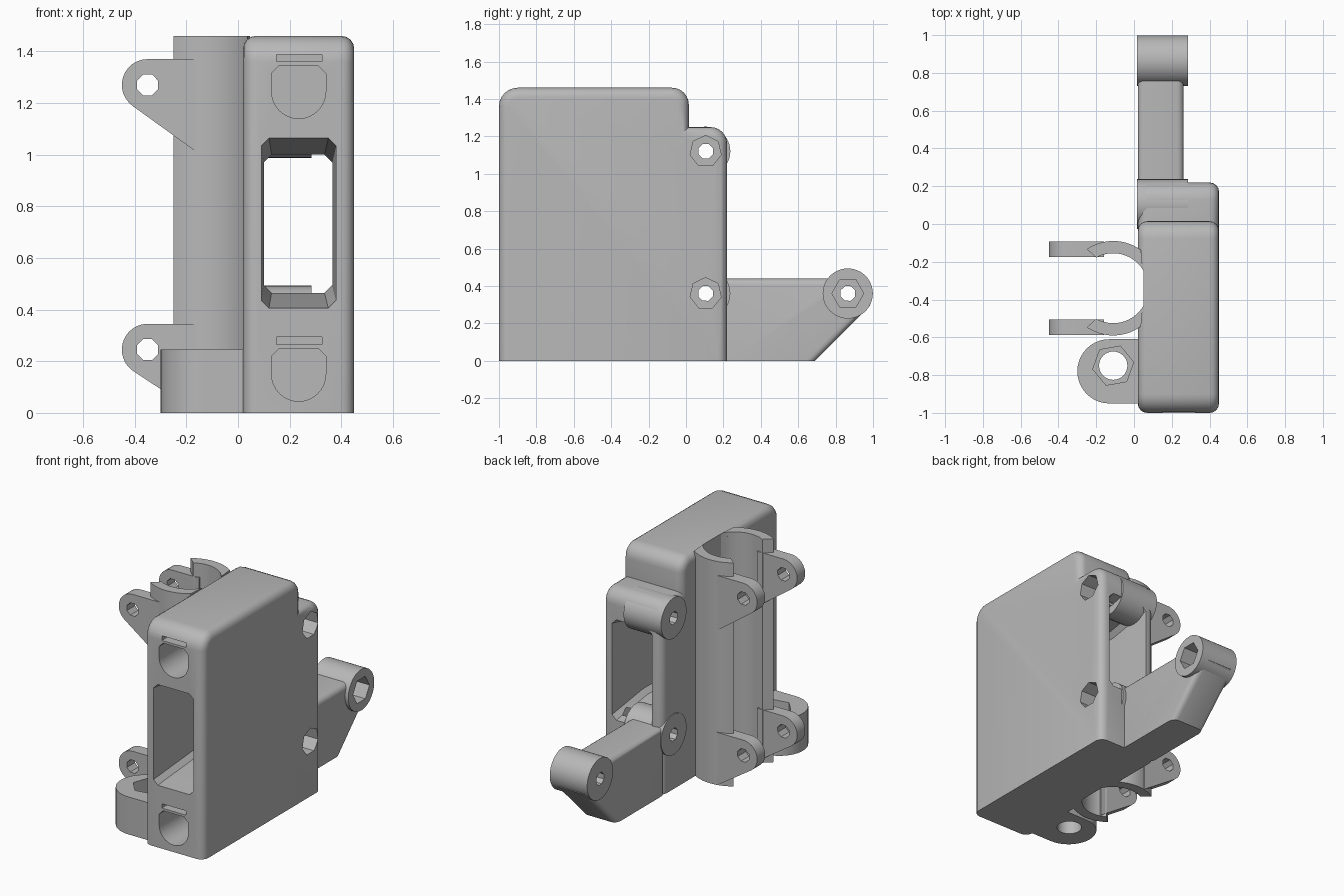
import bpy, bmesh, math
from math import cos, sin, radians
from mathutils import Vector

if "Cube" in bpy.data.objects:
    bpy.data.objects.remove(bpy.data.objects["Cube"])

grey = bpy.data.materials.new("plain grey")
grey.use_nodes = True
COLOUR = (0.48, 0.48, 0.48, 1)
grey.diffuse_color = COLOUR
grey.node_tree.nodes["Principled BSDF"].inputs["Base Color"].default_value = COLOUR

PLACE = {"X": lambda u, v, w: (w, u, v),
         "Y": lambda u, v, w: (u, w, v),
         "Z": lambda u, v, w: (u, v, w)}


def arc(cx, cy, r, a0, a1, n):
    steps = [radians(a0 + (a1 - a0) * i / n) for i in range(n + 1)]
    return [(cx + r * cos(a), cy + r * sin(a)) for a in steps]


def ngon(cx, cy, r, n, phase=0):
    return arc(cx, cy, r, phase, phase + 360, n)[:-1]


def rounded(corners, n=6):
    """Polygon from (u, v, radius) corners, right angles rounded by arcs."""
    out = []
    for i, (u, v, r) in enumerate(corners):
        p = Vector((u, v))
        if r == 0:
            out.append((u, v))
            continue
        a = (Vector(corners[i - 1][:2]) - p).normalized() * r
        b = (Vector(corners[(i + 1) % len(corners)][:2]) - p).normalized() * r
        for k in range(n + 1):
            t = math.pi / 2 * k / n
            out.append(tuple(p + a * (1 - sin(t)) + b * (1 - cos(t))))
    return out


def loft(name, sections, axis, round_sides=0):
    """Solid through a list of (outline, position) sections along an axis."""
    bm = bmesh.new()
    rings = [[bm.verts.new(PLACE[axis](u, v, w)) for u, v in pts] for pts, w in sections]
    n = len(rings[0])
    for a, b in zip(rings, rings[1:]):
        for i in range(n):
            j = (i + 1) % n
            bm.faces.new((a[i], a[j], b[j], b[i]))
    caps = [bm.faces.new(rings[0]), bm.faces.new(rings[-1])]
    bmesh.ops.recalc_face_normals(bm, faces=bm.faces)
    if round_sides:
        edges = [e for f in caps for e in f.edges
                 if max(v.co.z for v in e.verts) > 0.001]
        bmesh.ops.bevel(bm, geom=edges, offset=round_sides, segments=4,
                        profile=0.5, affect="EDGES", clamp_overlap=False)
    mesh = bpy.data.meshes.new(name)
    bm.to_mesh(mesh)
    bm.free()
    mesh.materials.append(grey)
    ob = bpy.data.objects.new(name, mesh)
    bpy.context.collection.objects.link(ob)
    return ob


def prism(name, pts, axis, a, b, round_sides=0):
    return loft(name, [(pts, a), (pts, b)], axis, round_sides)


def cut(target, cutters):
    bpy.context.view_layer.objects.active = target
    for c in cutters:
        mod = target.modifiers.new("cut", "BOOLEAN")
        mod.operation, mod.solver, mod.object = "DIFFERENCE", "EXACT", c
        bpy.ops.object.modifier_apply(modifier=mod.name)


def chamfered(x0, x1, z0, z1, c):
    return [(x0 + c, z0), (x1 - c, z0), (x1, z0 + c), (x1, z1 - c),
            (x1 - c, z1), (x0 + c, z1), (x0, z1 - c), (x0, z0 + c)]


HINGE_Y, HINGE_Z, TIP_Y = 0.105, (0.36, 1.12), 0.865
CLIP_X, CLIP_Y = -0.11, -0.34
parts, cutters = [], []

# Main housing with a lowered rear step
outline = rounded([(-1, 0, 0), (0.22, 0, 0), (0.22, 1.25, 0.09), (0.015, 1.25, 0),
                   (0.015, 1.46, 0.09), (-1, 1.46, 0.1)])
body = prism("housing", outline, "X", 0.02, 0.45, 0.05)
parts.append(body)

# Window through the housing, flared at both ends
wide = chamfered(0.09, 0.38, 0.405, 1.065, 0.03)
narrow = chamfered(0.1, 0.365, 0.465, 1.0, 0.03)
window = loft("window_cutter", [(wide, -1.01), (narrow, -0.4), (narrow, -0.08), (wide, 0.23)], "Y")
body_cuts = [window]

# Front pockets, each with a slot above
for z in (0.15, 1.245):
    u_shape = arc(0.235, z, 0.105, 180, 360, 16) + [
        (0.34, z + 0.07), (0.31, z + 0.1), (0.16, z + 0.1), (0.13, z + 0.07)]
    body_cuts.append(prism("pocket_cutter", u_shape, "Y", -1.05, -0.7))
    slot = [(0.15, z + 0.115), (0.325, z + 0.115), (0.325, z + 0.143), (0.15, z + 0.143)]
    body_cuts.append(prism("slot_cutter", slot, "Y", -1.05, -0.85))

# Round bore of the clip, stopped before the window wall
bore_outline = arc(CLIP_X, CLIP_Y, 0.185, 30, 330, 40)
body_cuts.append(prism("bore_cutter", bore_outline, "Z", -0.1, 1.6))

# Hinge holes with nut pockets
hinge_cuts = []
for z in HINGE_Z:
    hinge_cuts.append(prism("bolt_cutter", ngon(HINGE_Y, z, 0.042, 8, 22), "X", -0.1, 0.6))
    hinge_cuts.append(prism("nut_cutter", ngon(HINGE_Y, z, 0.085, 7, 90), "X", 0.25, 0.6))
cut(body, body_cuts + hinge_cuts)

# Hinge barrels
for i, (z, name) in enumerate(zip(HINGE_Z, ("lower_hinge_barrel", "upper_hinge_barrel"))):
    barrel = prism(name, ngon(HINGE_Y, z, 0.132, 48), "X", 0.015, 0.285)
    cut(barrel, hinge_cuts[2 * i:2 * i + 2])
    parts.append(barrel)

# Rear arm and its end barrel
tip_z = HINGE_Z[0]
tip_cuts = [prism("bolt_cutter", ngon(TIP_Y, tip_z, 0.042, 8, 22), "X", -0.1, 0.6),
            prism("nut_cutter", ngon(TIP_Y, tip_z, 0.085, 6), "X", 0.17, 0.6)]
arm_outline = [(0.19, 0), (0.69, 0), (0.985, 0.295), (0.9, 0.44), (0.19, 0.44)]
arm = prism("rear_arm", arm_outline, "X", 0.02, 0.262, 0.035)
tip = prism("arm_end_barrel", ngon(TIP_Y, tip_z, 0.134, 48), "X", 0.015, 0.285)
for ob in (arm, tip):
    cut(ob, tip_cuts)
    parts.append(ob)

# Clip jaws and ears, mirrored about the clip axis
for s, side in ((1, "rear"), (-1, "front")):
    jaw = (arc(CLIP_X, CLIP_Y, 0.25, 54 * s, 124 * s, 14)
           + arc(CLIP_X, CLIP_Y, 0.185, 119 * s, 32 * s, 16))
    parts.append(prism(side + "_clip_jaw", jaw, "Z", 0, 1.46))
    for z, level in ((0.245, "lower"), (1.27, "upper")):
        ear_outline = arc(-0.35, z, 0.1, 90, 235, 12) + [
            (-0.16, max(0, z - 0.26)), (-0.16, z + 0.1)]
        ear = prism(f"{level}_{side}_clip_ear", ear_outline, "Y",
                    CLIP_Y + 0.165 * s, CLIP_Y + 0.248 * s)
        hole = prism("ear_cutter", ngon(-0.35, z, 0.044, 8, 22), "Y", -0.7, 0)
        cut(ear, [hole])
        cutters.append(hole)
        parts.append(ear)

# Side boss with a hexagonal nut seat
boss_outline = rounded([(-0.3, -0.95, 0.17), (0.04, -0.95, 0),
                        (0.04, -0.61, 0), (-0.3, -0.61, 0.169)], 10)
boss = prism("nut_boss", boss_outline, "Z", 0, 0.245)
boss_cuts = [prism("boss_hole_cutter", ngon(-0.11, -0.75, 0.075, 32), "Z", -0.1, 0.4),
             prism("boss_nut_cutter", ngon(-0.11, -0.75, 0.11, 6, 10), "Z", 0.12, 0.4)]
cut(boss, boss_cuts)
parts.append(boss)

# Remove the cutters and shade the parts
for c in cutters + body_cuts + hinge_cuts + tip_cuts + boss_cuts:
    bpy.data.objects.remove(c)
bpy.ops.object.select_all(action="DESELECT")
for ob in parts:
    ob.select_set(True)
bpy.context.view_layer.objects.active = body
bpy.ops.object.shade_smooth_by_angle(angle=radians(30))
